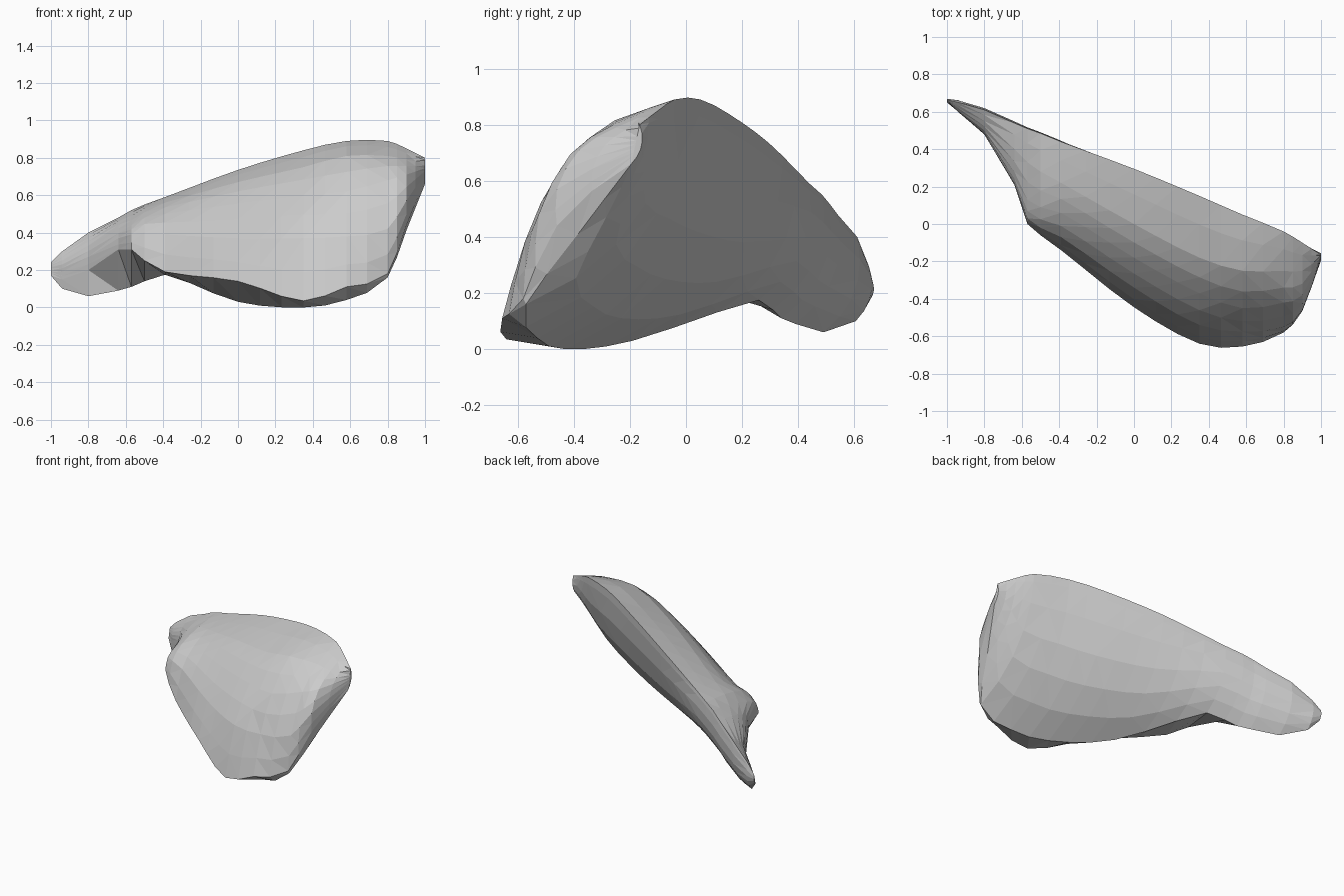
import bpy, bmesh
from mathutils import Vector

if "Cube" in bpy.data.objects:
    bpy.data.objects.remove(bpy.data.objects["Cube"])

# Cross-sections along x: x, top ridge (y, z), four front points, lower back edge
stations = [
    (-.94, .65, .30, .62, .27, .60, .23, .60, .19, .60, .15, .605, .10),
    (-.80, .61, .40, .55, .37, .50, .33, .48, .27, .48, .20, .49, .06),
    (-.64, .54, .48, .40, .46, .28, .42, .22, .37, .21, .31, .39, .09),
    (-.57, .51, .52, .33, .49, .13, .44, .03, .39, .00, .31, .34, .11),
    (-.50, .485, .55, .28, .53, .09, .48, -.02, .40, -.06, .25, .31, .14),
    (-.39, .44, .59, .22, .56, .06, .50, -.07, .39, -.14, .19, .26, .175),
    (.00, .295, .735, .00, .67, -.18, .555, -.34, .37, -.445, .14, -.19, .03),
    (.35, .15, .84, -.18, .75, -.37, .60, -.54, .37, -.64, .035, -.43, .0),
    (.58, .05, .89, -.25, .81, -.45, .62, -.575, .38, -.655, .11, -.53, .04),
    (.80, -.04, .89, -.25, .81, -.42, .68, -.55, .42, -.58, .18, -.57, .16),
    (.90, -.10, .85, -.25, .79, -.38, .71, -.46, .57, -.46, .44, -.385, .41),
]


def tip(x, top, low):
    """Narrow end section whose front points lie on a straight line."""
    row = [x]
    for k in range(6):
        row.extend(a + (b - a) * k / 5 for a, b in zip(top, low))
    return row


rows = [tip(-1, (.665, .24), (.65, .17))] + [list(s) for s in stations]
rows.append(tip(1, (-.165, .80), (-.195, .66)))


def slope(i):
    a, b = rows[max(i - 1, 0)], rows[min(i + 1, len(rows) - 1)]
    return [(q - p) / (b[0] - a[0]) for p, q in zip(a, b)]


def blend(i, t):
    """Smooth interpolation between section i and i + 1."""
    a, b = rows[i], rows[i + 1]
    d = b[0] - a[0]
    h = (2*t**3 - 3*t*t + 1, (t**3 - 2*t*t + t) * d, 3*t*t - 2*t**3, (t**3 - t*t) * d)
    out = [h[0]*p + h[1]*m + h[2]*q + h[3]*n
           for p, m, q, n in zip(a, slope(i), b, slope(i + 1))]
    out[0] = a[0] + d * t
    return out


# Extra sections between the given ones
dense = []
for i, r in enumerate(rows):
    dense.append(r)
    if 0 < i < len(rows) - 1:
        n = max(1, round((rows[i + 1][0] - r[0]) / .13))
        if i >= len(rows) - 3:
            n = 2
        dense += [blend(i, k / n) for k in range(1, n)]


def ring(row):
    """Closed section: rounded front, crease, then a gently bulging back."""
    p = [Vector((row[0], row[k], row[k + 1])) for k in range(1, 13, 2)]
    front = p[:5]
    pts = []
    for k in range(4):
        a, b = front[k], front[k + 1]
        before, after = front[max(k - 1, 0)], front[min(k + 2, 4)]
        pts += [a, (a + b) * .5625 - (before + after) * .0625]
    pts.append(front[4])
    top, low = p[0], p[5]
    c = top - low
    out = Vector((0, c.z, -c.y))
    pts.append(low)
    for t in (.2, .4, .6, .8, .95):
        pts.append(low + c * t + out * (.155 * 4 * t * (1 - t)))
    return pts


# Faceted shell lofted through the sections
bm = bmesh.new()
loops = [[bm.verts.new(v) for v in ring(r)] for r in dense]
for a, b in zip(loops, loops[1:]):
    for k in range(len(a)):
        j = (k + 1) % len(a)
        bm.faces.new((a[k], a[j], b[j], b[k]))
bm.faces.new(loops[0])
bm.faces.new(loops[-1][::-1])
bmesh.ops.triangulate(bm, faces=bm.faces[:])
bmesh.ops.recalc_face_normals(bm, faces=bm.faces[:])
mesh = bpy.data.meshes.new("faceted_shell")
bm.to_mesh(mesh)
bm.free()
bpy.context.collection.objects.link(bpy.data.objects.new("faceted_shell", mesh))
